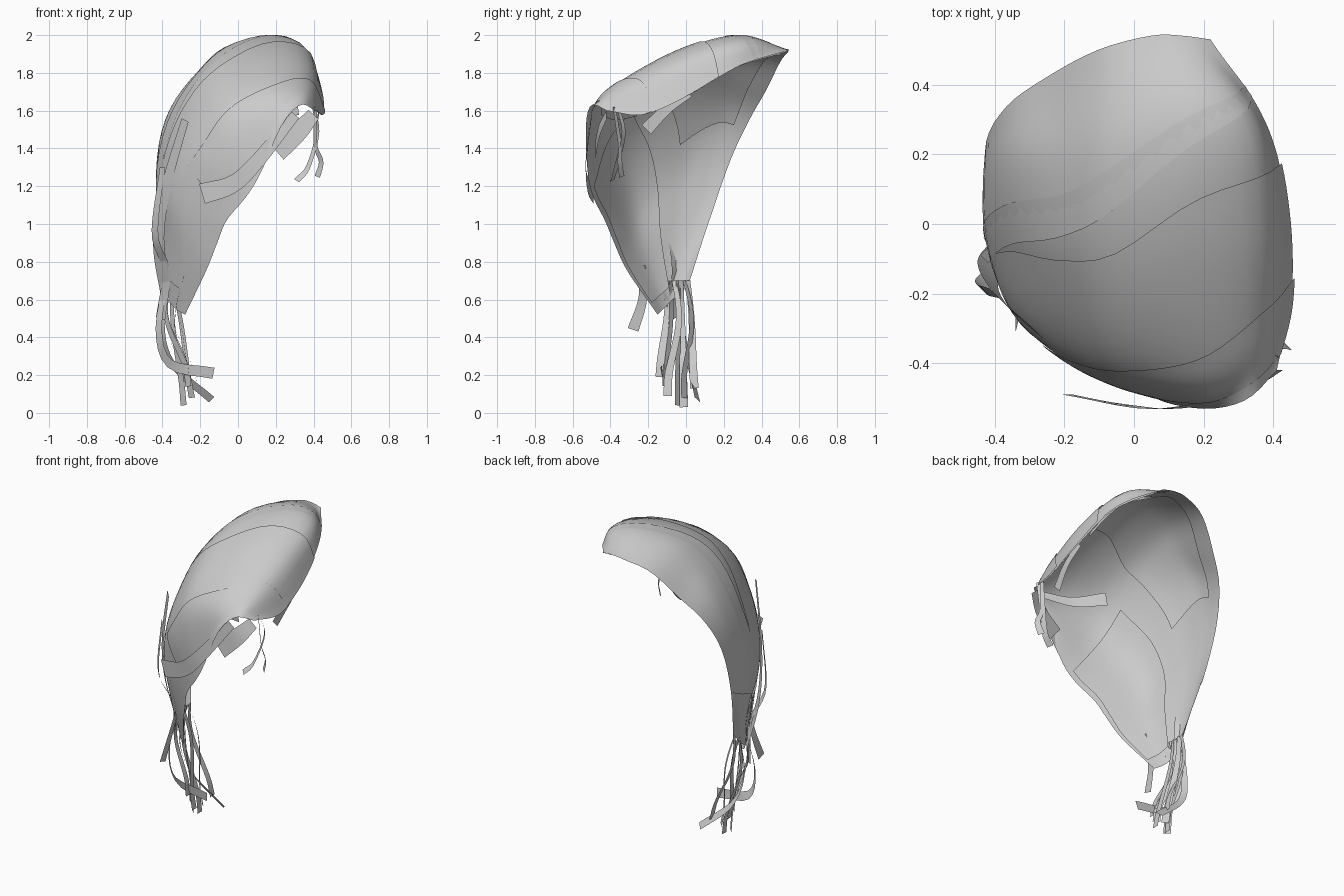
import bpy
import bmesh
import math
import random
from mathutils import Vector

default_cube = bpy.data.objects.get("Cube")
if default_cube:
    bpy.data.objects.remove(default_cube, do_unlink=True)

# Single flat hair colour
hair_grey = bpy.data.materials.new("hair grey")
hair_grey.use_nodes = True
colour = (0.6, 0.6, 0.6, 1)
hair_grey.diffuse_color = colour
hair_grey.node_tree.nodes["Principled BSDF"].inputs["Base Color"].default_value = colour


def spline(points, t):
    """Smooth curve through the points, with t running from zero to one."""
    last = len(points) - 1
    i = min(int(t * last), last - 1)
    f = t * last - i
    b, c = Vector(points[i]), Vector(points[i + 1])
    a = Vector(points[i - 1]) if i > 0 else b * 2 - c
    d = Vector(points[i + 2]) if i + 2 <= last else c * 2 - b
    return b + (c - a) * f / 2 + (a * 2 - b * 5 + c * 4 - d) * f**2 / 2 \
        + (b * 3 - a - c * 3 + d) * f**3 / 2


def grid_object(name, rows):
    """Smooth open sheet from rows of positions."""
    bm = bmesh.new()
    verts = [[bm.verts.new(p) for p in row] for row in rows]
    for near, far in zip(verts, verts[1:]):
        for k in range(len(near) - 1):
            face = bm.faces.new((near[k], near[k + 1], far[k + 1], far[k]))
            face.smooth = True
    mesh = bpy.data.meshes.new(name)
    bm.to_mesh(mesh)
    bm.free()
    mesh.materials.append(hair_grey)
    obj = bpy.data.objects.new(name, mesh)
    bpy.context.collection.objects.link(obj)
    return obj


# Cross-sections from the left rim over the crown to the tail, each front to back
sections = [
    [(.41, -.42, 1.6), (.45, -.22, 1.58), (.44, .03, 1.69), (.38, .27, 1.83), (.22, .53, 1.91)],
    [(.33, -.5, 1.63), (.37, -.3, 1.73), (.37, 0, 1.87), (.32, .29, 1.95), (.14, .54, 1.92)],
    [(.23, -.53, 1.52), (.2, -.42, 1.7), (.17, -.05, 1.91), (.16, .28, 1.99), (.05, .54, 1.91)],
    [(.12, -.52, 1.27), (-.03, -.43, 1.59), (-.05, -.15, 1.82), (-.06, .2, 1.93), (-.1, .5, 1.86)],
    [(.04, -.49, 1.14), (-.17, -.39, 1.43), (-.21, -.12, 1.7), (-.2, .17, 1.81), (-.25, .42, 1.7)],
    [(-.06, -.43, 1.02), (-.28, -.32, 1.28), (-.34, -.06, 1.5), (-.35, .17, 1.61), (-.36, .34, 1.56)],
    [(-.11, -.38, .9), (-.33, -.27, 1.08), (-.41, -.05, 1.25), (-.42, .12, 1.36), (-.42, .24, 1.35)],
    [(-.17, -.31, .75), (-.32, -.22, .85), (-.4, -.08, .95), (-.42, .04, 1), (-.41, .13, 1.04)],
    [(-.28, -.15, .52), (-.33, -.12, .55), (-.37, -.07, .6), (-.37, -.02, .64), (-.35, .02, .7)],
]


def surface(u, v):
    return spline([spline(section, v) for section in sections], u)


def outward(u, v):
    step = .01
    along = surface(min(u + step, 1), v) - surface(max(u - step, 0), v)
    across = surface(u, min(v + step, 1)) - surface(u, max(v - step, 0))
    return across.cross(along).normalized()


def mix(pair, fraction):
    start, end = pair
    return start + (end - start) * fraction


def sheet(name, ends, front_edge, back_edge, lifts, rows=28, columns=10):
    """Patch of the head surface with slanting long edges, each with its own lift."""
    grid = []
    for i in range(rows + 1):
        along = i / rows
        u = mix(ends, along)
        edges = mix(front_edge, along), mix(back_edge, along)
        line = []
        for j in range(columns + 1):
            across = j / columns
            v = mix(edges, across)
            line.append(surface(u, v) + outward(u, v) * mix(lifts, across))
        grid.append(line)
    return grid_object(name, grid)


# Base sheet and overlapping broad locks, slanting towards the tail
sheet("hair_base", (0, 1), (0, 0), (1, 1), (0, 0), columns=24)
sheet("front_lock", (0, .6), (.06, .06), (.32, .24), (.003, .01))
sheet("crown_lock", (0, .95), (.29, .12), (.65, .4), (.003, .012))
sheet("upper_back_lock", (0, .95), (.62, .3), (.87, .5), (.003, .012))
sheet("back_lock", (0, .88), (.84, .37), (1, 1), (.012, .004))

# Loose locks lining the inside
sheet("inner_back_lock", (.06, .66), (.5, .5), (.97, .9), (-.06, -.025))
sheet("inner_front_lock", (.46, .97), (.02, .02), (.36, .4), (-.008, -.03))


def ribbon(name, points, width, facing, steps=16):
    """Thin strand whose flat side faces the given direction."""
    rows = []
    for i in range(steps + 1):
        t = i / steps
        tangent = spline(points, min(t + .02, 1)) - spline(points, max(t - .02, 0))
        side = tangent.cross(Vector(facing)).normalized()
        half = side * width * (.55 + .45 * t) / 2
        centre = spline(points, t)
        rows.append([centre - half, centre, centre + half])
    return grid_object(name, rows)


right, front, diagonal = (-1, 0, 0), (0, -1, 0), (-1, -1, 0)

# Large strands of the tail
ribbon("upper_curled_strand", [(-.43, -.1, 1), (-.38, -.06, .75), (-.42, -.1, .45), (-.36, -.12, .26), (-.13, -.13, .21)],
       .06, diagonal)
ribbon("lower_curled_strand", [(-.36, -.02, .7), (-.4, -.02, .45), (-.34, .02, .25), (-.14, .06, .07)], .05, diagonal)
ribbon("loose_front_strand", [(-.27, -.23, .78), (-.32, -.23, .6), (-.34, -.28, .44)], .06, right)
ribbon("outer_strand", [(-.4, -.2, 1.3), (-.44, -.18, .95), (-.38, -.12, .75), (-.41, -.06, .5)], .07, diagonal)
ribbon("broad_outer_strand", [(-.28, -.31, 1.55), (-.38, -.22, 1.2), (-.42, -.14, .9), (-.37, -.08, .6)], .1, diagonal)

# Thin wavy strands fanning out of the tail tip
random.seed(4)
thin_strands = 7
for number in range(thin_strands):
    fan = number / (thin_strands - 1)
    start = Vector((-.35, mix((-.1, .01), fan), .7))
    end = Vector((random.uniform(-.32, -.23), mix((-.13, .05), fan), .01 + .3 * abs(fan - .6)))
    sway = Vector((random.uniform(-.05, .02), random.uniform(-.01, .04), 0))
    path = []
    for k in range(7):
        t = k / 6
        path.append(start.lerp(end, t) + sway * math.sin(t * math.tau * .8))
    ribbon(f"thin_tail_strand_{number + 1}", path, .045, (right, diagonal)[number % 2])

# Curls at the left temple
ribbon("long_temple_curl", [(.4, -.36, 1.62), (.42, -.33, 1.48), (.37, -.37, 1.3), (.31, -.39, 1.23)], .04, diagonal)
ribbon("short_temple_curl", [(.41, -.38, 1.62), (.41, -.35, 1.42), (.44, -.35, 1.33), (.42, -.34, 1.25)], .04, diagonal)
ribbon("temple_lock", [(.43, .02, 1.69), (.43, -.1, 1.61), (.41, -.21, 1.5)], .07, right)

# Fringe locks
ribbon("fringe_lock", [(.3, -.5, 1.58), (.1, -.53, 1.33), (-.03, -.52, 1.21), (-.19, -.49, 1.16)], .11, front)
ribbon("under_fringe_lock", [(.4, -.42, 1.58), (.32, -.46, 1.49), (.2, -.48, 1.39)], .13, front)
ribbon("inner_fringe_lock", [(.32, -.45, 1.6), (.15, -.37, 1.58), (-.01, -.26, 1.61)], .08, front)
